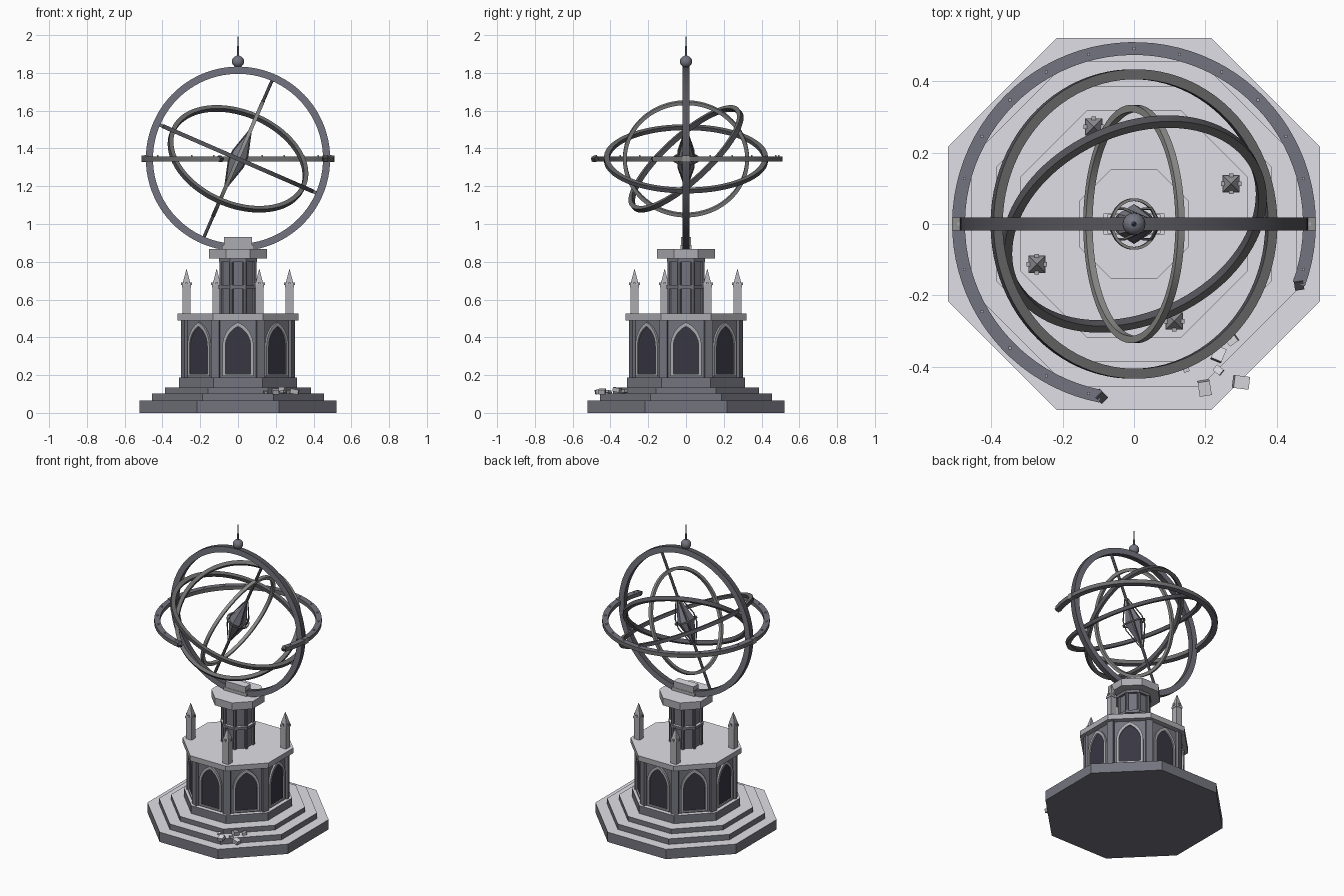
import bpy, bmesh, math
from mathutils import Matrix, Vector

cube = bpy.data.objects.get("Cube")
if cube:
    bpy.data.objects.remove(cube)

EIGHTH = math.pi / 4
TILT = math.radians(23.5)
HUB = Vector((0, 0, 1.345))


def material(name, r, g, b):
    m = bpy.data.materials.new(name)
    m.use_nodes = True
    m.diffuse_color = (r, g, b, 1)
    m.node_tree.nodes["Principled BSDF"].inputs["Base Color"].default_value = (r, g, b, 1)
    return m


STONE = material("grey stone", .175, .175, .21)
PALE = material("pale stone top", .74, .74, .79)
TRIM = material("trim stone", .41, .41, .44)
GLASS = material("dark window", .04, .038, .055)
IRON = material("blue grey iron", .175, .175, .215)
DARK = material("dark iron", .088, .088, .102)
BRONZE = material("dull grey metal", .155, .155, .155)
SILVER = material("light grey metal", .28, .28, .275)


def finish(name, bm, mats, rule=None, smooth=False):
    """Turn a bmesh into an object; rule picks the material of each face."""
    bmesh.ops.recalc_face_normals(bm, faces=bm.faces)
    bm.normal_update()
    if rule:
        for f in bm.faces:
            f.material_index = rule(f)
    mesh = bpy.data.meshes.new(name)
    bm.to_mesh(mesh)
    bm.free()
    for m in mats:
        mesh.materials.append(m)
    ob = bpy.data.objects.new(name, mesh)
    bpy.context.collection.objects.link(ob)
    if smooth:
        bpy.ops.object.select_all(action='DESELECT')
        ob.select_set(True)
        bpy.context.view_layer.objects.active = ob
        bpy.ops.object.shade_smooth_by_angle(angle=math.radians(35))
    return ob


def top_rule(f):
    return 1 if f.normal.z > .9 else 0


def box(bm, center, size, rot=Matrix()):
    m = Matrix.Translation(center) @ rot @ Matrix.Diagonal((*size, 1))
    bmesh.ops.create_cube(bm, size=1, matrix=m)


def cone(bm, base, r1, r2, height, sides, spin=0.0, frame=Matrix()):
    m = frame @ Matrix.Translation(Vector(base) + Vector((0, 0, height / 2))) @ Matrix.Rotation(spin, 4, 'Z')
    bmesh.ops.create_cone(bm, cap_ends=True, segments=sides, radius1=r1, radius2=r2, depth=height, matrix=m)


def octagon(name, apothem, z0, z1, side=STONE):
    bm = bmesh.new()
    r = apothem / math.cos(EIGHTH / 2)
    cone(bm, (0, 0, z0), r, r, z1 - z0, 8, EIGHTH / 2)
    return finish(name, bm, [side, PALE], top_rule)


def ring(name, outer, inner, height, frame, flat, rim, start=0, end=360):
    """Square-section ring or arc lying across the z axis of its frame."""
    bm = bmesh.new()
    closed = end - start == 360
    n = round((end - start) / 4)
    loops = []
    for i in range(n if closed else n + 1):
        a = math.radians(start + (end - start) * i / n)
        loops.append([bm.verts.new(frame @ Vector((r * math.cos(a), r * math.sin(a), z)))
                      for r, z in ((outer, -height / 2), (outer, height / 2),
                                   (inner, height / 2), (inner, -height / 2))])
    for p, q in zip(loops, loops[1:] + loops[:1] if closed else loops[1:]):
        for k in range(4):
            bm.faces.new((p[k], q[k], q[k - 3], p[k - 3]))
    if not closed:
        bm.faces.new(loops[0])
        bm.faces.new(loops[-1])
    axis = frame.to_3x3() @ Vector((0, 0, 1))
    return finish(name, bm, [flat, rim], lambda f: 0 if abs(f.normal.dot(axis)) > .7 else 1, True)


def arch(w, base, spring, rise, steps=8):
    """Outline of a pointed arch as (x, z), from bottom left round to bottom right."""
    c = (rise * rise - w * w) / (2 * w)
    top = math.atan2(rise, c)
    right = [(math.cos(top * i / steps) * (w + c) - c, spring + math.sin(top * i / steps) * (w + c))
             for i in range(steps + 1)]
    return [(-w, base)] + [(-x, z) for x, z in right] + right[-2::-1] + [(w, base)]


# Stepped plinth, hall, cornice
for i, (a, z0, z1) in enumerate([(.522, 0, .066), (.455, .066, .103), (.386, .103, .135), (.312, .135, .188)]):
    octagon(f"plinth_step_{i + 1}", a, z0, z1)
octagon("hall", .285, .188, .49)
octagon("cornice", .319, .49, .525, TRIM)

# Corner pilasters of the hall
bm = bmesh.new()
for i in range(8):
    rot = Matrix.Rotation(EIGHTH * (i + .5), 4, 'Z')
    box(bm, rot @ Vector((.3, 0, .339)), (.034, .044, .302), rot)
finish("pilasters", bm, [STONE, PALE], top_rule)

# Pointed windows with raised frames
frames, panes = bmesh.new(), bmesh.new()
outer, inner = arch(.082, .196, .355, .125), arch(.067, .206, .352, .106)
for i in range(8):
    rot = Matrix.Rotation(EIGHTH * i, 4, 'Z')
    rows = [[frames.verts.new(rot @ Vector((x, -d, z))) for x, z in line]
            for line, d in ((outer, .283), (outer, .297), (inner, .297), (inner, .283))]
    count = len(outer)
    for p, q in zip(rows, rows[1:]):
        for k in range(count):
            j = (k + 1) % count
            frames.faces.new((p[k], p[j], q[j], q[k]))
    panes.faces.new([panes.verts.new(rot @ Vector((x, -.288, z))) for x, z in inner])
finish("window_frames", frames, [TRIM])
pane = finish("window_panes", panes, [GLASS])
for f in pane.data.polygons:
    if f.normal.dot(Vector((f.center.x, f.center.y, 0))) < 0:
        f.flip()

# Four pinnacles on alternate corners
for i in range(4):
    a = EIGHTH * (2 * i + .5)
    x, y = .295 * math.cos(a), .295 * math.sin(a)
    bm = bmesh.new()
    box(bm, (x, y, .595), (.042, .042, .14))
    box(bm, (x, y, .67), (.048, .048, .014))
    cone(bm, (x, y, .677), .032, .001, .085, 4, EIGHTH)
    for k in range(4):
        d = Matrix.Rotation(k * math.pi / 2, 4, 'Z') @ Vector((.023, 0, 0))
        box(bm, d + Vector((x, y, .683)), (.012, .012, .014))
    finish(f"pinnacle_{i + 1}", bm, [TRIM])

# Column with colonnettes, band and capital
octagon("column", .085, .525, .82)
octagon("column_band", .102, .657, .676)
octagon("column_neck", .1, .8, .818)
octagon("capital", .154, .818, .868, TRIM)
bm = bmesh.new()
for i in range(8):
    a = EIGHTH * (i + .5)
    cone(bm, (.094 * math.cos(a), .094 * math.sin(a), .525), .011, .011, .293, 8)
finish("colonnettes", bm, [STONE])
bm = bmesh.new()
box(bm, (0, 0, .878), (.17, .06, .02))
box(bm, (0, 0, .905), (.148, .054, .05))
finish("ring_cradle", bm, [TRIM, PALE], top_rule)

# Rings about the hub
at_hub = Matrix.Translation(HUB)
polar = at_hub @ Matrix.Rotation(TILT, 4, 'Y')
ring("meridian_ring", .488, .45, .036, at_hub @ Matrix.Rotation(math.pi / 2, 4, 'X'), IRON, DARK)
ring("equator_ring", .434, .406, .022, polar, BRONZE, DARK)
ring("ecliptic_ring", .387, .363, .026, polar @ Matrix.Rotation(math.radians(40), 4, 'X'), BRONZE, DARK)
ring("inner_ring", .334, .314, .02, polar @ Matrix.Rotation(math.pi / 2, 4, 'Y'), SILVER, SILVER)
ring("horizon_ring", .51, .474, .026, at_hub, IRON, BRONZE, -20, 259)

# Pivot pins joining the equator ring to the meridian ring
bm = bmesh.new()
for s in (-1, 1):
    box(bm, polar @ Vector((s * .442, 0, 0)), (.03, .018, .018), Matrix.Rotation(TILT, 4, 'Y'))
finish("pivot_pins", bm, [BRONZE])

# Horizon ring studs, brackets and broken ends
bm = bmesh.new()
for deg in range(-15, 256, 15):
    a = math.radians(deg)
    box(bm, HUB + Vector((.492 * math.cos(a), .492 * math.sin(a), .016)), (.008, .008, .008))
finish("horizon_studs", bm, [TRIM])
bm = bmesh.new()
for s in (-1, 1):
    box(bm, HUB + Vector((s * .493, 0, 0)), (.036, .036, .036))
finish("horizon_brackets", bm, [SILVER])
bm = bmesh.new()
for deg, twist in ((-20, .5), (259, -.6)):
    a = math.radians(deg)
    rot = Matrix.Rotation(a + twist, 4, 'Z') @ Matrix.Rotation(twist, 4, 'X')
    box(bm, HUB + Vector((.492 * math.cos(a), .492 * math.sin(a), 0)), (.026, .026, .024), rot)
finish("broken_ends", bm, [DARK])

# Polar axis and spindle
bm = bmesh.new()
cone(bm, (0, 0, -.46), .009, .009, .92, 10, 0, polar)
finish("polar_axis", bm, [IRON], smooth=True)
bm = bmesh.new()
cone(bm, (0, 0, 0), .056, .004, .16, 6, 0, polar)
cone(bm, (0, 0, -.16), .004, .056, .16, 6, 0, polar)
finish("spindle", bm, [IRON])

# Wire cage round the spindle
curve = bpy.data.curves.new("spindle_cage", 'CURVE')
curve.dimensions = '3D'
curve.bevel_depth = .004
curve.bevel_resolution = 0
for i in range(4):
    turn = polar @ Matrix.Rotation(EIGHTH * (2 * i + 1), 4, 'Z')
    spline = curve.splines.new('POLY')
    spline.points.add(3)
    for p, (r, z) in zip(spline.points, ((.008, -.16), (.06, -.03), (.06, .03), (.008, .16))):
        p.co = (*(turn @ Vector((r, 0, z))), 1)
curve.materials.append(BRONZE)
bpy.context.collection.objects.link(bpy.data.objects.new("spindle_cage", curve))
ring("cage_hoop", .072, .064, .008, polar, SILVER, BRONZE)

# Finial
bm = bmesh.new()
cone(bm, (0, 0, 1.822), .018, .012, .02, 12)
bmesh.ops.create_uvsphere(bm, u_segments=16, v_segments=10, radius=.032, matrix=Matrix.Translation((0, 0, 1.86)))
cone(bm, (0, 0, 1.885), .007, .001, .115, 8)
finish("finial", bm, [IRON], smooth=True)

# Fallen rubble on the steps
bm = bmesh.new()
for i, (x, y, z, s) in enumerate([(.198, -.46, .113, .034), (.3, -.444, .113, .036), (.237, -.365, .122, .032),
                                  (.237, -.41, .112, .02), (.275, -.325, .115, .024), (.145, -.405, .11, .016)]):
    rot = Matrix.Rotation(i * 1.3 + .15, 4, 'Z') @ Matrix.Rotation(.2, 4, 'X')
    box(bm, (x, y, z), (s, s * 1.2, s * .7), rot)
finish("rubble", bm, [TRIM, PALE], top_rule)
